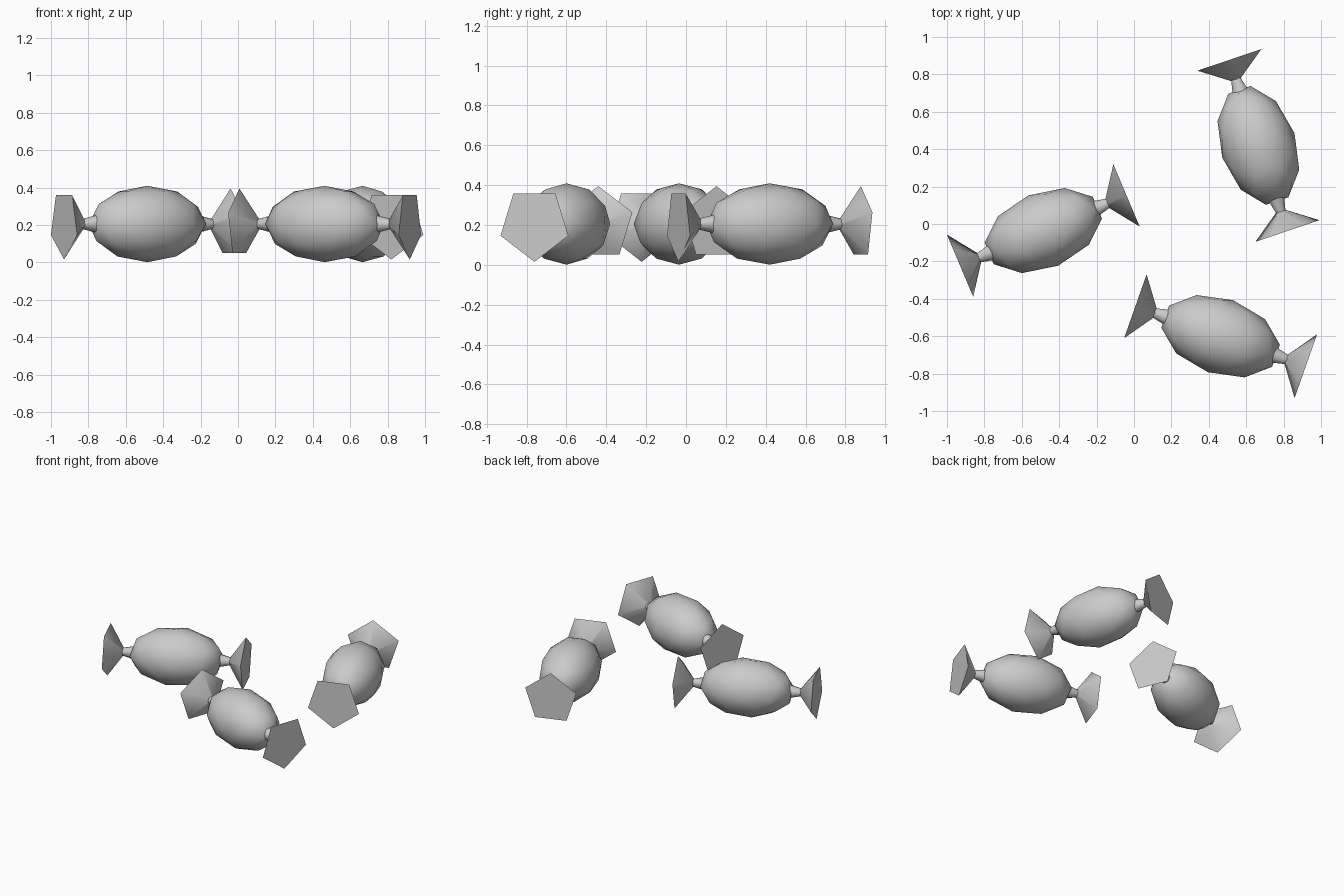
import bpy
from math import radians, pi
from mathutils import Matrix

cube = bpy.data.objects.get("Cube")
if cube:
    bpy.data.objects.remove(cube, do_unlink=True)

grey = bpy.data.materials.new("wrapper_grey")
grey.use_nodes = True
colour = (0.6, 0.6, 0.6, 1)
grey.diffuse_color = colour
grey.node_tree.nodes["Principled BSDF"].inputs["Base Color"].default_value = colour


def finish(name, matrix):
    """Name, place, colour and smooth the active object."""
    obj = bpy.context.object
    obj.name = name
    obj.data.transform(matrix)
    obj.data.materials.append(grey)
    bpy.ops.object.shade_smooth_by_angle(angle=radians(60))


def cone(name, matrix, sides, start, end, r1, r2):
    """Tapered piece running outwards along local x, one corner pointing up."""
    bpy.ops.mesh.primitive_cone_add(vertices=sides, radius1=r1, radius2=r2,
                                    depth=end - start)
    obj = bpy.context.object
    # Put the first corner on local +x, then turn the axis so that it points up
    first = max(obj.data.vertices, key=lambda v: (round(v.co.z, 4), round(v.co.y, 4))).co
    spin = Matrix.Rotation(-pi / 2, 4, 'Z') if abs(first.x) < 0.001 else Matrix()
    obj.data.transform(spin)
    axis = Matrix(((0, 0, 1, (start + end) / 2), (0, -1, 0, 0),
                   (1, 0, 0, 0), (0, 0, 0, 1)))
    finish(name, matrix @ axis)


def candy(name, x, y, angle):
    place = Matrix.Translation((x, y, 0.205)) @ Matrix.Rotation(radians(angle), 4, 'Z')
    # Faceted oval body
    bpy.ops.mesh.primitive_ico_sphere_add(subdivisions=2, radius=1)
    finish(name + "_body", place @ Matrix.Diagonal((0.33, 0.204, 0.204, 1)))
    # Twisted ends: the second is the first turned half round about local y
    for side, turn in (("first", 0), ("second", pi)):
        end = place @ Matrix.Rotation(turn, 4, 'Y')
        cone(f"{name}_{side}_neck", end, 10, 0.29, 0.385, 0.048, 0.025)
        cone(f"{name}_{side}_fan", end, 5, 0.365, 0.483, 0.018, 0.19)


candy("left_back_candy", 0.665, 0.42, 108.7)
candy("right_candy", -0.485, -0.035, 22.9)
candy("left_front_candy", 0.463, -0.6, 160.6)
